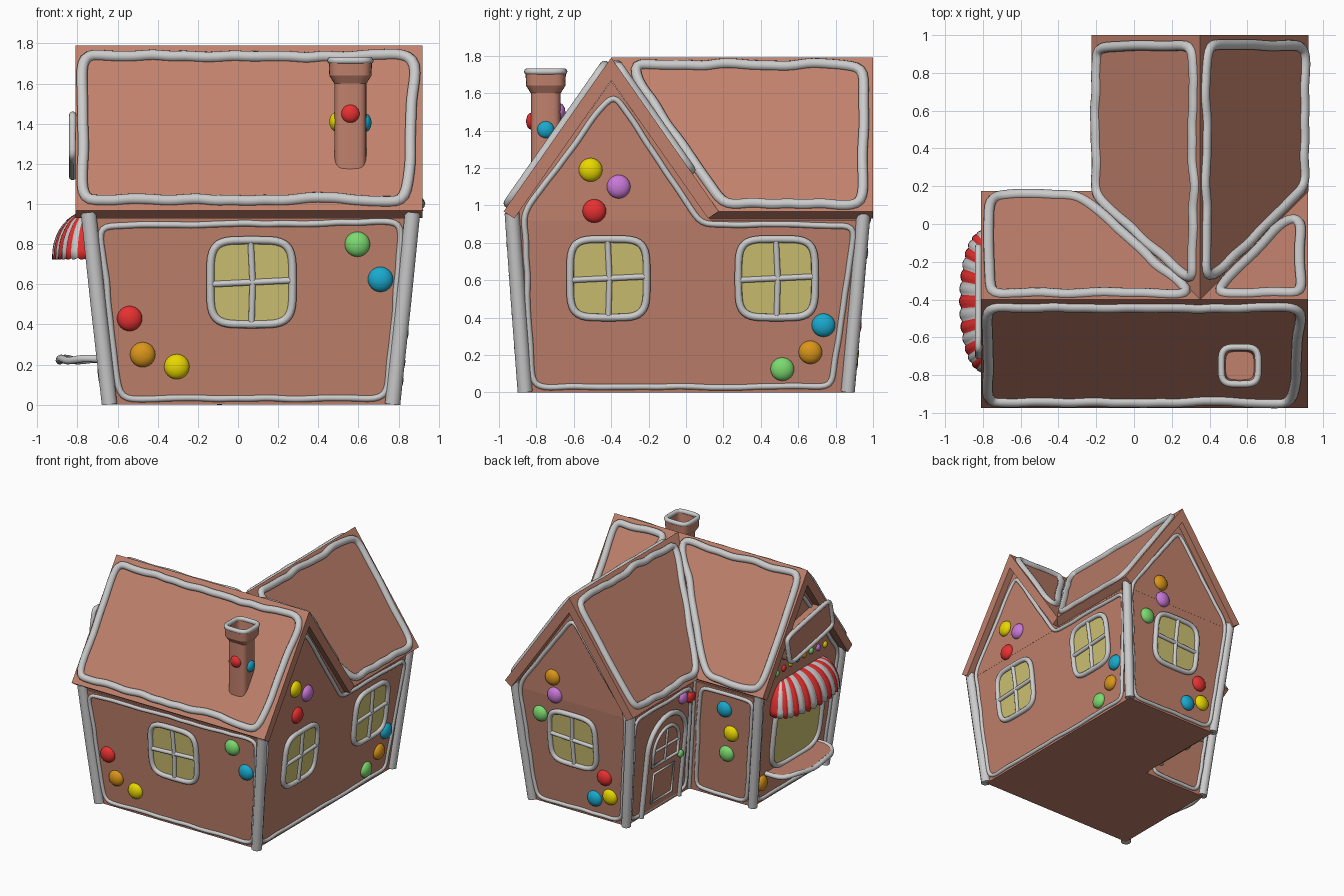
import bpy, bmesh, math, random
from math import sin, cos, pi
from mathutils import Vector

if "Cube" in bpy.data.objects:
    bpy.data.objects.remove(bpy.data.objects["Cube"])

random.seed(4)

def material(name, rgb):
    m = bpy.data.materials.new(name)
    m.diffuse_color = (*rgb, 1)
    m.use_nodes = True
    m.node_tree.nodes["Principled BSDF"].inputs["Base Color"].default_value = m.diffuse_color
    return m

BROWN = material("gingerbread", (.53, .22, .15))
GLASS = material("sugar_glass", (.62, .54, .17))
WHITE = material("white_stripe", (.8, .8, .8))
CANDY = {k: material("candy_" + k, c) for k, c in dict(
    red=(.8, .03, .03), orange=(.7, .3, .01), yellow=(.82, .68, 0), green=(.2, .7, .16),
    cyan=(.01, .4, .62), purple=(.58, .19, .68)).items()}

def add_mesh(name, verts, faces, mats=()):
    bm = bmesh.new()
    vs = [bm.verts.new(v) for v in verts]
    for f in faces:
        bm.faces.new([vs[i] for i in f])
    bmesh.ops.recalc_face_normals(bm, faces=bm.faces)
    me = bpy.data.meshes.new(name)
    bm.to_mesh(me)
    bm.free()
    for m in mats:
        me.materials.append(m)
    ob = bpy.data.objects.new(name, me)
    bpy.context.collection.objects.link(ob)
    return ob

def loft(name, rings, mat=BROWN):
    n = len(rings[0])
    faces = [tuple(range(n)), tuple(range(n * (len(rings) - 1), n * len(rings)))]
    for r in range(len(rings) - 1):
        for i in range(n):
            j = (i + 1) % n
            faces.append((r * n + i, r * n + j, r * n + n + j, r * n + n + i))
    return add_mesh(name, [v for r in rings for v in r], faces, [mat])

def tube(name, pts, r, closed=False):
    cu = bpy.data.curves.new(name, 'CURVE')
    cu.dimensions, cu.bevel_depth, cu.bevel_resolution, cu.use_fill_caps = '3D', r, 3, True
    sp = cu.splines.new('POLY')
    sp.points.add(len(pts) - 1)
    for p, q in zip(sp.points, pts):
        p.co = (*q, 1)
    sp.use_cyclic_u = closed
    tmp = bpy.data.objects.new(name, cu)
    bpy.context.collection.objects.link(tmp)
    bpy.context.view_layer.update()
    me = bpy.data.meshes.new_from_object(tmp)
    bpy.data.objects.remove(tmp)
    ob = bpy.data.objects.new(name, me)
    bpy.context.collection.objects.link(ob)

def piped(name, place, outline, r, wobble=.014):
    """Closed, hand-piped icing line: resample, jitter, smooth, then place in 3D."""
    pts = []
    for a, b in zip(outline, outline[1:] + outline[:1]):
        a, b = Vector(a), Vector(b)
        n = max(2, round((b - a).length / .03))
        pts += [a.lerp(b, i / n) for i in range(n)]
    pts = [p + Vector((random.uniform(-wobble, wobble), random.uniform(-wobble, wobble))) for p in pts]
    for _ in range(5):
        pts = [(pts[i - 1] + p * 2 + pts[(i + 1) % len(pts)]) / 4 for i, p in enumerate(pts)]
    tube(name, [place(*p) for p in pts], r, True)

# Walls lean outwards up to the eaves height H
H = .93
def lean(a, b, z): return a + (b - a) * min(z, H) / H
def front(u, z, d=0): return Vector((u, lean(-.86, -.93, z) - d, z))
def right(u, z, d=0): return Vector((lean(.77, .87, z) + d, u, z))
def back(u, z, d=0): return Vector((u, lean(.865, .95, z) + d, z))
def shop(u, z, d=0): return Vector((lean(-.64, -.745, z) - d, u, z))
def door(u, z, d=0): return Vector((lean(-.07, -.17, z) - d, u, z))
def nook(u, z, d=0): return Vector((u, lean(.06, .13, z) + d, z))

def corner(wx, wy, z): return Vector((wx(0, z).x, wy(0, z).y, z))

def inner(u, z, d=0): return Vector((0, .05, 0))
loft("main_walls", [[corner(a, b, z) for a, b in ((shop, front), (right, front), (right, nook), (shop, nook))] for z in (0, H)])
loft("wing_walls", [[corner(a, b, z) for a, b in ((door, inner), (right, inner), (right, back), (door, back))] for z in (0, H)])
gable = [(-.53, H - .01), (0, 1.665), (.53, H - .01)]
loft("main_gables", [[(x, -.4 + a, z) for a, z in gable] for x in (-.745, .87)])
loft("wing_gable", [[(.35 + a * .98, y, z) for a, z in gable] for y in (-.3, .95)])

# Roofs: chevron sections; the wing roof is mitred into the main roof
K, TOP = 1.43, 1.79
chev = [(-.575, .968), (0, TOP), (.575, .968), (.518, .93), (0, 1.668), (-.518, .93)]
loft("main_roof", [[(x, -.4 + a, z) for a, z in chev] for x in (-.81, .92)])
loft("wing_roof", [[(.35 + a, -.4 + abs(a), z) for a, z in chev], [(.35 + a, 1, z) for a, z in chev]])
def on_main(x, y): return Vector((x, y, TOP + .005 - K * abs(y + .4)))
def on_wing(x, y): return Vector((x, y, TOP + .005 - K * abs(x - .35)))
piped("roof_icing_front", on_main, [(-.77, -.94), (.85, -.94), (.88, -.44), (-.78, -.44)], .028)
piped("roof_icing_back_left", on_main, [(-.77, .15), (-.28, .15), (.3, -.37), (-.77, -.37)], .028)
piped("roof_icing_back_right", on_main, [(.88, .04), (.89, -.37), (.42, -.37), (.8, .02)], .028)
piped("roof_icing_wing_left", on_wing, [(-.2, .94), (.31, .95), (.32, -.3), (.25, -.26), (-.2, .15)], .028)
piped("roof_icing_wing_right", on_wing, [(.38, .95), (.9, .94), (.9, .2), (.44, -.26), (.38, -.3)], .028)

# Corner posts of icing
for n, (a, b, r) in enumerate([(shop, front, .04), (right, front, .04), (right, back, .037),
                               (door, back, .037), (shop, nook, .037), (door, nook, .018)]):
    tube(f"corner_icing_{n}", [corner(a, b, z) for z in (.004, .5, .96)], r)

# Thin icing outline on each wall
outlines = [
    ("front", front, [(-.59, .03), (.74, .03), (.82, .91), (-.69, .89)]),
    ("right", right, [(-.82, .03), (.78, .03), (.9, .89), (.08, .9), (-.39, 1.6), (-.87, .96)]),
    ("back", back, [(-.03, .03), (.73, .03), (.83, .95), (.35, 1.6), (-.13, .95)]),
    ("shop", shop, [(-.82, .03), (.02, .03), (.08, .95), (-.4, 1.6), (-.88, .95)]),
    ("door", door, [(.11, .03), (.82, .03), (.89, .89), (.17, .89)]),
    ("nook", nook, [(-.59, .03), (-.13, .03), (-.22, .89), (-.69, .89)])]
for n, w, pts in outlines:
    piped("wall_icing_" + n, w, pts, .016, .01)

# Windows: rounded pane, frame and glazing bars
def rounded(cu, cz, a, b, e=.45, n=40):
    s = lambda v: math.copysign(abs(v) ** e, v)
    return [(cu + a * s(cos(t)), cz + b * s(sin(t))) for t in (2 * pi * i / n for i in range(n))]

def window(name, wall, cu, cz, a, b, bars=True):
    shape = rounded(cu, cz, a, b)
    add_mesh(name + "_pane", [wall(*p, .012) for p in shape], [tuple(range(len(shape)))], [GLASS])
    tube(name + "_frame", [wall(*p, .015) for p in shape], .02, True)
    if bars:
        tube(name + "_bar_v", [wall(cu, cz - b, .015), wall(cu + .006, cz, .015), wall(cu - .004, cz + b, .015)], .016)
        tube(name + "_bar_h", [wall(cu - a, cz - .01, .015), wall(cu + a, cz + .01, .015)], .016)

window("front_window", front, .067, .61, .205, .21)
window("right_window_a", right, -.415, .61, .205, .21)
window("right_window_b", right, .485, .61, .205, .21)
window("back_window", back, .36, .61, .205, .21)
window("shop_window", shop, -.41, .52, .31, .28, False)

# Candy buttons
def candy(wall, u, z, col, r=.063):
    bm = bmesh.new()
    bmesh.ops.create_uvsphere(bm, u_segments=24, v_segments=12, radius=r)
    for f in bm.faces:
        f.smooth = True
    me = bpy.data.meshes.new("candy")
    bm.to_mesh(me)
    bm.free()
    me.materials.append(CANDY[col])
    ob = bpy.data.objects.new("candy_button", me)
    bpy.context.collection.objects.link(ob)
    p = wall(u, z, 0)
    ob.location = p
    ob.rotation_euler = (wall(u, z, 1) - p).to_track_quat('Z', 'Y').to_euler()
    ob.scale = (1, 1, .65)

for w, items in (
    (front, [(-.54, .43, 'red'), (-.475, .25, 'orange'), (-.305, .19, 'yellow'), (.595, .8, 'green'), (.71, .625, 'cyan')]),
    (right, [(-.51, 1.19, 'yellow'), (-.36, 1.1, 'purple'), (-.49, .97, 'red'), (.735, .36, 'cyan'), (.665, .215, 'orange'), (.515, .125, 'green')]),
    (back, [(.53, 1.08, 'orange'), (.51, .94, 'purple'), (.65, .75, 'green'), (.1, .36, 'red'), (.2, .16, 'cyan'), (.06, .21, 'yellow')]),
    (nook, [(-.43, .76, 'cyan'), (-.48, .57, 'yellow'), (-.43, .39, 'green')]),
    (shop, [(-.02, .17, 'orange'), (-.72, .14, 'green')])):
    for i in items:
        candy(w, *i)
candy(door, .27, .84, 'purple', .05)
candy(door, .17, .81, 'red', .05)
for i, c in enumerate(['green', 'red', 'yellow', 'cyan', 'orange', 'green', 'purple', 'yellow']):
    candy(shop, -.1 - i * .088, 1.05 + .02 * sin(pi * i / 7), c, .026)

# Door: arched surround, arched light, lower panel, knob
def arch(c, h, z0, zs, n=14):
    return [(c - h, z0)] + [(c - h * cos(pi * i / n), zs + h * sin(pi * i / n)) for i in range(n + 1)] + [(c + h, z0)]
leaf = arch(.46, .24, .01, .54)
loft("door_leaf", [[door(*p, d) for p in leaf] for d in (-.01, .015)])
tube("door_surround", [door(*p, .018) for p in leaf], .02)
tube("door_light_frame", [door(*p, .018) for p in arch(.46, .16, .4, .52)], .014, True)
tube("door_light_bar_v", [door(.46, .4, .018), door(.46, .68, .018)], .01)
tube("door_light_bar_h", [door(.3, .52, .018), door(.62, .52, .018)], .01)
tube("door_panel", [door(u, z, .018) for u, z in ((.33, .09), (.59, .09), (.59, .33), (.33, .33))], .01, True)
candy(lambda u, z, d: door(u, z, .03 + d), .27, .38, 'green', .03)

# Shop sill: half-round board with icing rim
plan = [(-.64 - .25 * sin(pi * i / 20) ** .55, -.41 - .34 * cos(pi * i / 20)) for i in range(21)]
loft("shop_sill", [[(x, y, z) for x, y in plan] for z in (.212, .238)])
tube("shop_sill_rim", [(x, y, .225 + .006 * sin(i)) for i, (x, y) in enumerate(plan)], .019)

# Striped, scalloped awning
STRIPES, SUB, ROWS = 17, 4, 10
cols = STRIPES * SUB + 1
verts, faces = [], []
for r in range(ROWS + 1):
    ph = r / ROWS * pi / 2
    for c in range(cols):
        th = -pi / 2 + pi * c / (cols - 1)
        puff = .012 * abs(sin(pi * c / SUB)) * sin(ph)
        verts.append((-.735 - (.18 * sin(ph) + puff) * cos(th) ** .6 if 0 < c < cols - 1 else -.735,
                      -.41 + .385 * sin(th) * (.66 + .34 * sin(ph)),
                      .735 + .235 * cos(ph) - (puff if r == ROWS else 0)))
for r in range(ROWS):
    faces += [(r * cols + c, r * cols + c + 1, (r + 1) * cols + c + 1, (r + 1) * cols + c) for c in range(cols - 1)]
awning = add_mesh("awning", verts, faces, [CANDY['red'], WHITE])
for p in awning.data.polygons:
    p.material_index = (p.index % (cols - 1)) // SUB % 2
    p.use_smooth = True
awning.modifiers.new("thickness", 'SOLIDIFY').thickness = .012

# Blank tilted sign board with icing rim
def sign(u, v, d=0):
    a = .19
    return Vector((-.812 - d, -.41 + u * cos(a) + v * sin(a), 1.29 - u * sin(a) + v * cos(a)))
board = rounded(0, 0, .28, .115, .25)
loft("sign_board", [[sign(*p, d) for p in board] for d in (-.065, .012)])
tube("sign_rim", [sign(*p, .012) for p in board], .018, True)

# Chimney: rounded square shaft, flared rim, hollow top
stages = [(1.16, .08), (1.6, .08), (1.64, .105), (1.71, .108), (1.71, .085), (1.6, .075)]
chimney = loft("chimney", [[(x, y, z) for x, y in rounded(.56, -.75, s, s, .5, 32)] for z, s in stages])
for p in chimney.data.polygons:
    p.use_smooth = len(p.vertices) == 4 and abs(p.normal.z) < .5
tube("chimney_icing", [(x, y, 1.715) for x, y in rounded(.56, -.75, .098, .098, .5, 32)], .018, True)
for dx, dy, z, c in ((0, -1, 1.45, 'red'), (1, 0, 1.405, 'cyan'), (-1, 0, 1.41, 'yellow'), (0, 1, 1.5, 'purple')):
    candy(lambda u, z, d: Vector((.56 + dx * (.075 + d), -.75 + dy * (.075 + d), z)), 0, z, c, .046)
